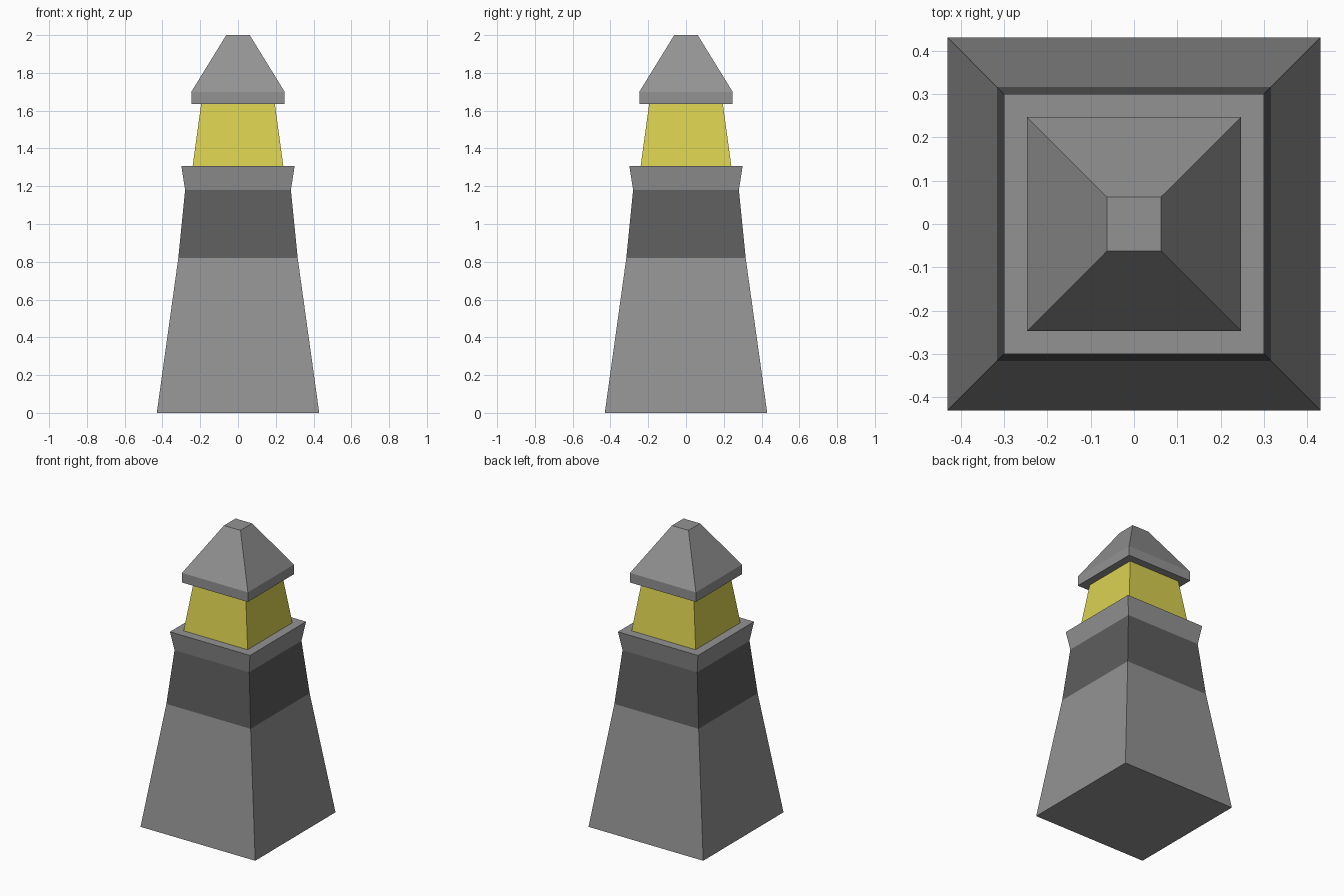
import bpy
import bmesh

cube = bpy.data.objects.get("Cube")
if cube:
    bpy.data.objects.remove(cube, do_unlink=True)


def make_material(name, rgb):
    mat = bpy.data.materials.new(name)
    mat.use_nodes = True
    colour = (*rgb, 1.0)
    mat.diffuse_color = colour
    mat.node_tree.nodes["Principled BSDF"].inputs["Base Color"].default_value = colour
    return mat


stone = make_material("grey stone", (0.29, 0.29, 0.29))
dark = make_material("dark band", (0.11, 0.11, 0.11))
glow = make_material("yellow lamp", (0.7, 0.63, 0.08))


def square_loft(name, profile, mats, band=lambda z: 0):
    """Stack square rings of (half width, height) into a closed solid."""
    bm = bmesh.new()
    corners = ((-1, -1), (1, -1), (1, 1), (-1, 1))
    rings = [[bm.verts.new((x * r, y * r, z)) for x, y in corners] for r, z in profile]
    for low, high in zip(rings, rings[1:]):
        for i in range(4):
            j = (i + 1) % 4
            bm.faces.new((low[i], low[j], high[j], high[i]))
    bm.faces.new(reversed(rings[0]))
    bm.faces.new(rings[-1])
    for face in bm.faces:
        face.material_index = band(face.calc_center_median().z)
    mesh = bpy.data.meshes.new(name)
    bm.to_mesh(mesh)
    bm.free()
    for mat in mats:
        mesh.materials.append(mat)
    obj = bpy.data.objects.new(name, mesh)
    bpy.context.collection.objects.link(obj)
    return obj


# Tapered tower with a dark upper band and a flared gallery
square_loft("tower", [(0.43, 0), (0.316, 0.82), (0.28, 1.18), (0.30, 1.307)],
            [stone, dark], lambda z: int(0.82 < z < 1.18))

# Glowing lantern room
square_loft("lantern", [(0.24, 1.307), (0.195, 1.635)], [glow])

# Overhanging roof with a flat tip
square_loft("roof", [(0.247, 1.635), (0.247, 1.70), (0.062, 2.0)], [stone])
